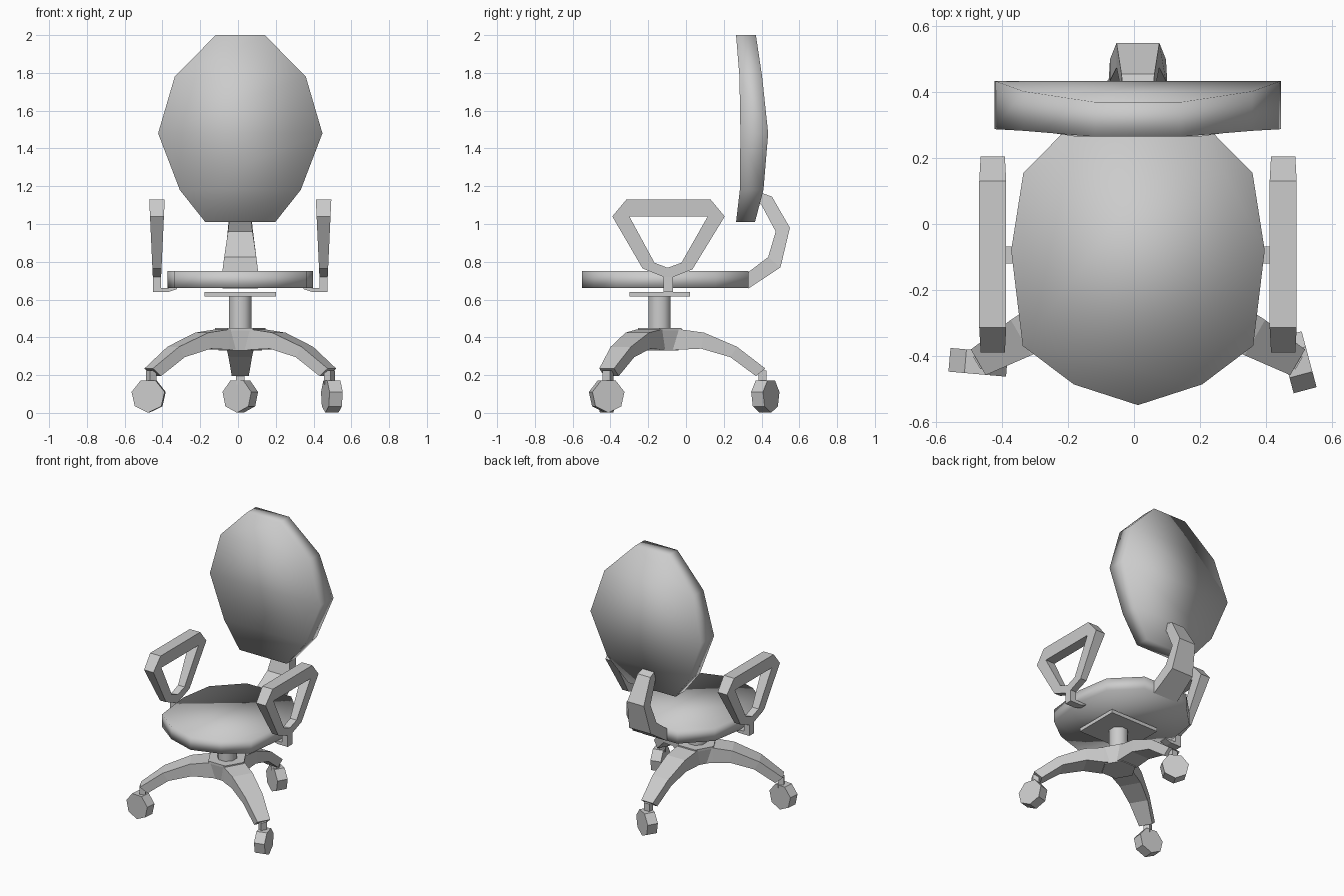
import bpy, bmesh
from math import sin, cos, pi, radians
from mathutils import Matrix, Vector

if "Cube" in bpy.data.objects:
    bpy.data.objects.remove(bpy.data.objects["Cube"])

CX, CY = 0.012, -0.14  # axis of the pedestal


def make(name, verts, faces, smooth=False, matrix=None):
    bm = bmesh.new()
    vs = [bm.verts.new(v) for v in verts]
    for f in faces:
        bm.faces.new([vs[i] for i in f])
    bmesh.ops.remove_doubles(bm, verts=bm.verts, dist=1e-4)
    if matrix:
        bm.transform(matrix)
    bmesh.ops.recalc_face_normals(bm, faces=bm.faces)
    for f in bm.faces:
        f.smooth = smooth
    me = bpy.data.meshes.new(name)
    bm.to_mesh(me)
    bm.free()
    ob = bpy.data.objects.new(name, me)
    bpy.context.collection.objects.link(ob)
    return ob


def loft(name, rings, smooth=False, matrix=None, caps=None):
    """Skin equal-sized rings; caps lists the faces of one end, default one n-gon."""
    n, m = len(rings[0]), len(rings)
    caps = caps or [tuple(range(n))]
    faces = [(r * n + i, r * n + (i + 1) % n, (r + 1) * n + (i + 1) % n, (r + 1) * n + i)
             for r in range(m - 1) for i in range(n)]
    faces += caps + [tuple(i + (m - 1) * n for i in c) for c in caps]
    return make(name, [v for ring in rings for v in ring], faces, smooth, matrix)


def box(name, lo, hi, matrix=None):
    return loft(name, [[(lo[0], lo[1], z), (hi[0], lo[1], z), (hi[0], hi[1], z), (lo[0], hi[1], z)]
                       for z in (lo[2], hi[2])], matrix=matrix)


def circle(r, z, n, a0=0.0):
    return [(CX + r * cos(a0 + 2 * pi * i / n), CY + r * sin(a0 + 2 * pi * i / n), z) for i in range(n)]


# Backrest: ten-sided cushion, rows of (half width, z, front y, back y)
rows = [(0.13, 2.0, 0.265, 0.37), (0.347, 1.78, 0.283, 0.403), (0.435, 1.48, 0.288, 0.435),
        (0.32, 1.18, 0.285, 0.41), (0.185, 1.01, 0.265, 0.365)]
rings = [[(CX + w, r[k], z) for r in rows for w, z in [r[:2]]] +
         [(CX - r[0], r[k], r[1]) for r in reversed(rows)] for k in (2, 3)]
loft("backrest", rings, True, caps=[(i, i + 1, 8 - i, 9 - i) for i in range(4)])

# Seat: rounded cushion outline, pointed at the front
half = [(0.195, -0.487), (0.35, -0.37), (0.385, -0.08), (0.348, 0.155), (0.175, 0.33)]
outline = [(0.0, -0.55)] + half + [(-x, y) for x, y in reversed(half)]
loft("seat", [[(CX + x, y, z) for x, y in outline] for z in (0.66, 0.75)], True)

# Back support: bent bar, stations of inner and outer point with half width
bar = [((0.33, 0.745), (0.33, 0.658), 0.095), ((0.435, 0.825), (0.50, 0.77), 0.085),
       ((0.475, 0.96), (0.55, 0.98), 0.065), ((0.40, 1.10), (0.455, 1.145), 0.05),
       ((0.38, 1.12), (0.40, 1.165), 0.045)]
loft("back_support", [[(CX - w, *a), (CX + w, *a), (CX + w, *b), (CX - w, *b)] for a, b, w in bar])

# Armrests: closed frame loop narrowing downwards, with a post and a foot
outer = [(-0.39, 1.04), (-0.315, 1.13), (0.13, 1.13), (0.205, 1.04),
         (0.034, 0.76), (-0.066, 0.72), (-0.12, 0.72), (-0.23, 0.765)]
inner = [(-0.30, 1.04), (-0.29, 1.04), (0.105, 1.04), (0.115, 1.04),
         (-0.024, 0.795), (-0.092, 0.77), (-0.102, 0.77), (-0.167, 0.795)]
for side, s in (("left", -1), ("right", 1)):
    verts = []
    for (yo, zo), (yi, zi) in zip(outer, inner):
        for d, y, z in ((-1, yo, zo), (1, yo, zo), (1, yi, zi), (-1, yi, zi)):
            w = 0.022 + 0.019 * (z - 0.72) / 0.41
            verts.append((CX + s * (0.441 + d * w), y, z))
    faces = [(4 * i + j, 4 * i + (j + 1) % 4, 4 * ((i + 1) % 8) + (j + 1) % 4, 4 * ((i + 1) % 8) + j)
             for i in range(8) for j in range(4)]
    make("armrest_" + side, verts, faces)
    foot = [(0.463, 0.73), (0.463, 0.64), (0.38, 0.64), (0.335, 0.655), (0.335, 0.662), (0.419, 0.662), (0.419, 0.73)]
    loft("armrest_post_" + side, [[(CX + s * x, y, z) for x, z in foot] for y in (-0.12, -0.068)])

# Pedestal: seat plate, column and hub
box("seat_plate", (CX - 0.19, -0.30, 0.615), (CX + 0.19, 0.02, 0.64))
loft("column", [circle(0.064, z, 8, pi / 8) for z in (0.44, 0.62)], True)
bpy.context.view_layer.objects.active = bpy.data.objects["column"]
bpy.data.objects["column"].select_set(True)
bpy.ops.object.shade_smooth_by_angle(angle=radians(50))
loft("hub", [circle(0.115, 0.33, 6), circle(0.133, 0.435, 6), circle(0.133, 0.45, 6)])

# Three arched legs with stems and seven-sided castors
arch = [((0.04, 0.445), (0.04, 0.335), 0.075), ((0.11, 0.442), (0.11, 0.335), 0.075),
        ((0.235, 0.425), (0.22, 0.34), 0.072), ((0.41, 0.35), (0.375, 0.295), 0.062),
        ((0.56, 0.235), (0.51, 0.195), 0.045)]
castors = [("back", 90, 60), ("left", 210, 85), ("right", 330, 15)]
for side, ang, yaw in castors:
    m = Matrix.Translation((CX, CY, 0)) @ Matrix.Rotation(radians(ang), 4, 'Z')
    loft("leg_" + side, [[(a[0], -w, a[1]), (a[0], w, a[1]), (b[0], w, b[1]), (b[0], -w, b[1])]
                         for a, b, w in arch], matrix=m)
    box("castor_stem_" + side, (0.525, -0.022, 0.15), (0.565, 0.022, 0.225), m)
    c = m @ Vector((0.56, 0, 0.091))
    wm = Matrix.Translation(c) @ Matrix.Rotation(radians(yaw), 4, 'Z')
    R = 0.09
    loft("castor_" + side, [[(d, R * sin(2 * pi * i / 7), -R * cos(2 * pi * i / 7)) for i in range(7)]
                            for d in (-0.036, 0.036)], matrix=wm)
